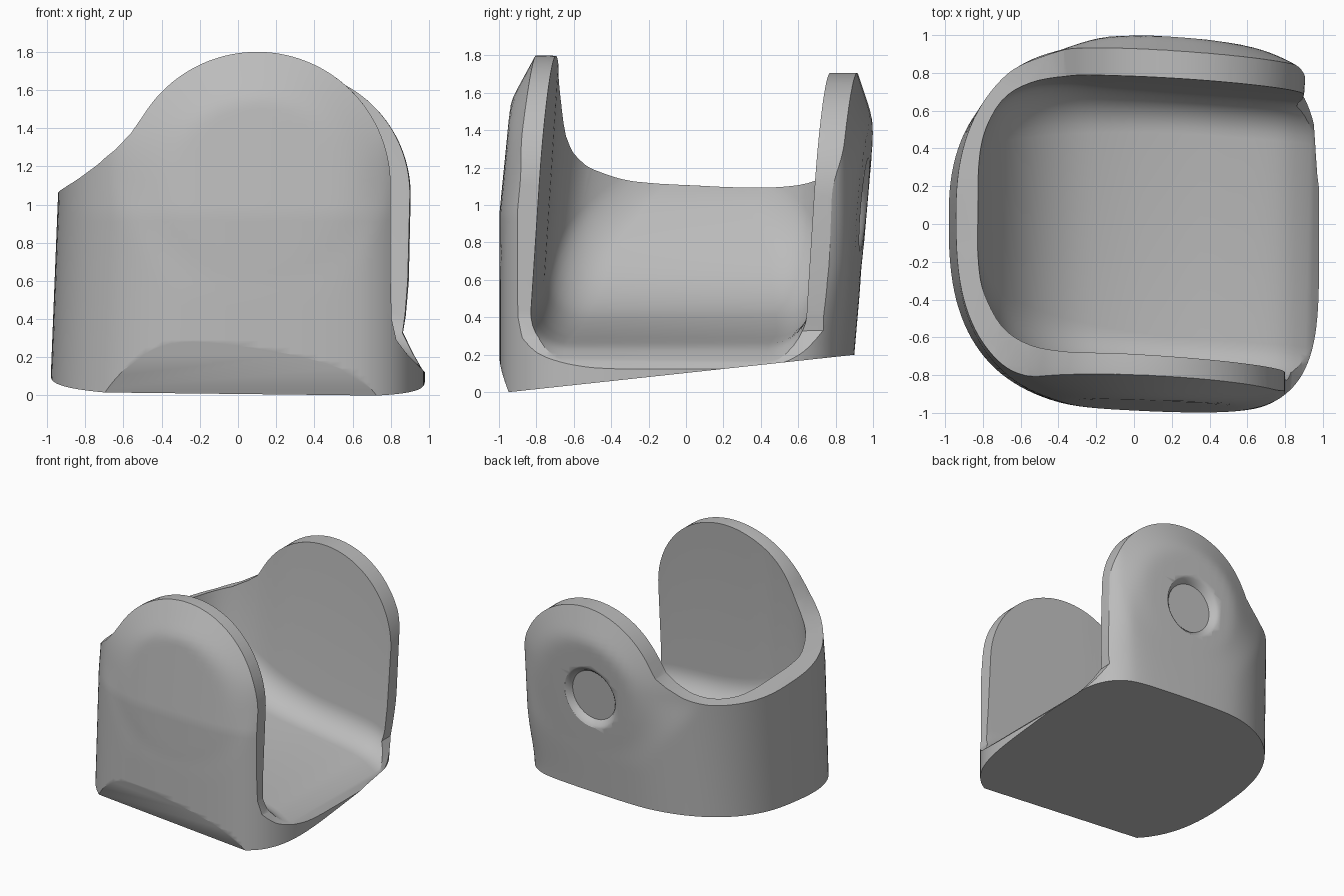
import bpy, bmesh, math
from mathutils import Vector

old = bpy.data.objects.get("Cube")
if old:
    bpy.data.objects.remove(old, do_unlink=True)


def make_object(name, bm):
    bmesh.ops.recalc_face_normals(bm, faces=bm.faces[:])
    mesh = bpy.data.meshes.new(name)
    bm.to_mesh(mesh)
    bm.free()
    ob = bpy.data.objects.new(name, mesh)
    bpy.context.collection.objects.link(ob)
    return ob


def loft(rings):
    """Closed solid through rings with equal point counts."""
    bm = bmesh.new()
    rows = [[bm.verts.new(p) for p in ring] for ring in rings]
    n = len(rows[0])
    for a, b in zip(rows, rows[1:]):
        for i in range(n):
            j = (i + 1) % n
            bm.faces.new((a[i], a[j], b[j], b[i]))
    bm.faces.new(rows[0])
    bm.faces.new(rows[-1])
    return bm


def spow(v, e):
    return math.copysign(abs(v) ** e, v)


def ramp(v, lo, hi):
    t = min(1, max(0, (v - lo) / (hi - lo)))
    return t * t * (3 - 2 * t)


def soft_min(a, b, k=0.03):
    h = max(k - abs(a - b), 0) / k
    return min(a, b) - h * h * k / 4


# Outer body: rounded plan, bulged cheeks that taper towards the ear rims
def body_point(a, z):
    c, s = math.cos(a), math.sin(a)
    p = 2.75 if s < 0 else 2.35
    square = 1.3 if s < 0 else 2.3 + 1.2 * ramp(z, 0.2, 0.7)
    p += square * ramp(c, 0, 0.5)
    half = 0.98 if c > 0 else 0.985 - 0.04 * z
    x, y = half * spow(c, 2 / p), spow(s, 2 / p)
    fade = ramp(z, 0.5, 1.15)
    if y < 0:
        r = math.hypot(x - 0.1, z - 1.1)
        depth = 0.995 - 0.1 * max(0, z - 0.95)
        y = -soft_min(-y * depth, depth - fade * 0.45 * max(0, r - 0.45))
    else:
        r = math.hypot(x - 0.22, z - 1.03)
        depth = 0.885 + 0.088 * z
        y = soft_min(y * depth, depth - fade * 0.42 * max(0, r - 0.42))
    return (x, y - 0.05 * x, z)


N, LEVELS = 128, 56
bm = loft([[body_point(2 * math.pi * i / N, -0.15 + 2.05 * k / LEVELS) for i in range(N)]
           for k in range(LEVELS + 1)])

# Sloping underside and the small flat under the front
for co, no in (((0, -0.94, 0), (0, -0.108, 1)), ((0.65, -0.94, 0), (0.03, 0.27, 0.125))):
    bmesh.ops.bisect_plane(bm, geom=bm.verts[:] + bm.edges[:] + bm.faces[:],
                           plane_co=co, plane_no=Vector(no), clear_inner=True)
    bmesh.ops.holes_fill(bm, edges=[e for e in bm.edges if e.is_boundary], sides=0)
bracket = make_object("bracket_body", bm)


# Side silhouette: round ear, sweeping down to the low rim
def ear_profile(y, cx, cz, r, end, sweep, foot):
    arc = [(cx + r * math.cos(math.radians(end * i / 48)),
            cz + r * math.sin(math.radians(end * i / 48))) for i in range(49)]
    return [(x, y, z) for x, z in foot + arc + sweep]


low = [(-1.2, 0.93), (-1.2, -0.3), (1.3, -0.3), (1.3, -0.15), (0.97, 0.13)]
front_foot = [(0.89, 0.21), (0.83, 0.29), (0.805, 0.4), (0.8, 0.6)]
back_foot = [(0.92, 0.22), (0.865, 0.33), (0.88, 0.42), (0.895, 0.6)]
front_sweep = [(-0.56, 1.375), (-0.64, 1.29), (-0.74, 1.21), (-0.85, 1.14), (-0.94, 1.085)]
back_sweep = [(-0.37, 1.29), (-0.45, 1.23), (-0.57, 1.16), (-0.73, 1.1), (-0.94, 1.04)]
front = ear_profile(-0.75, 0.1, 1.1, 0.7, 148, front_sweep + low, front_foot)
back = ear_profile(0.75, 0.25, 1.05, 0.655, 148, back_sweep + low, back_foot)
STEPS = 12
rings = [[(x, -1.2, z) for x, y, z in front]]
for k in range(STEPS + 1):
    rings.append([Vector(a).lerp(Vector(b), k / STEPS) for a, b in zip(front, back)])
rings.append([(x, 1.2, z) for x, y, z in back])
silhouette = make_object("silhouette_cutter", loft(rings))


def spline(points, steps):
    """Smooth curve through points of any dimension."""
    pts = [Vector(p) for p in [points[0]] + points + [points[-1]]]
    out = []
    for a, b, c, d in zip(pts, pts[1:], pts[2:], pts[3:]):
        for k in range(steps):
            t = k / steps
            out.append(b + (c - a) * (t / 2) + (2 * a - 5 * b + 4 * c - d) * (t * t / 2)
                       + (3 * b - a - 3 * c + d) * (t ** 3 / 2))
    return out + [pts[-1]]


# Cavity: U sections along x, whose floor sweeps up into the end wall
def cavity_section(x, floor, w, fillet):
    corner = [math.pi / 2 * k / 8 for k in range(9)]
    half = [(w - fillet * (1 - math.sin(t)), floor + fillet * (1 - math.cos(t))) for t in corner]
    half.append((w, 2.3))
    section = [(-y, z) for y, z in reversed(half)] + half
    return [(x, y + 0.065 * (z - 1) - 0.065 * x, z) for y, z in section]


# Stations: x, floor height, half width, fillet radius
stations = [(-0.83, 1.12, 0.25, 0.1), (-0.8, 1.0, 0.41, 0.15), (-0.7, 0.78, 0.6, 0.2),
            (-0.55, 0.58, 0.7, 0.25), (-0.35, 0.44, 0.74, 0.25), (-0.1, 0.36, 0.74, 0.22),
            (0.2, 0.31, 0.74, 0.2), (0.5, 0.28, 0.74, 0.2), (0.75, 0.25, 0.74, 0.2),
            (0.88, 0.2, 0.74, 0.2), (1.0, 0.12, 0.74, 0.2), (1.2, -0.03, 0.74, 0.2)]
cavity = make_object("cavity_cutter", loft([cavity_section(*s) for s in spline(stations, 4)]))

# Round dimple with a soft lip on the back
dimple_profile = [(0.2, 0.9), (0.212, 0.921), (0.235, 0.944), (0.265, 0.962), (0.3, 0.973),
                  (0.35, 0.981), (0.4, 1.02)]
rings = []
for r, y in dimple_profile:
    ring = [(r * math.cos(math.tau * i / 48), r * math.sin(math.tau * i / 48)) for i in range(48)]
    rings.append([(0.2 + u, y - 0.05 * u + 0.085 * v, 1.0 + v) for u, v in ring])
dimple = make_object("dimple_cutter", loft(rings))

# Carve the body
bpy.context.view_layer.objects.active = bracket
bracket.select_set(True)
for tool, op in ((silhouette, "INTERSECT"), (cavity, "DIFFERENCE"), (dimple, "DIFFERENCE")):
    mod = bracket.modifiers.new(tool.name, "BOOLEAN")
    mod.object, mod.operation, mod.solver = tool, op, "EXACT"
    bpy.ops.object.modifier_apply(modifier=mod.name)
    bpy.data.objects.remove(tool, do_unlink=True)

# Plain grey finish
grey = bpy.data.materials.new("plain_grey")
grey.use_nodes = True
colour = (0.5, 0.5, 0.5, 1)
grey.diffuse_color = colour
grey.node_tree.nodes["Principled BSDF"].inputs["Base Color"].default_value = colour
bracket.data.materials.clear()
bracket.data.materials.append(grey)
for poly in bracket.data.polygons:
    poly.material_index = 0
bpy.ops.object.shade_smooth_by_angle(angle=math.radians(32))
